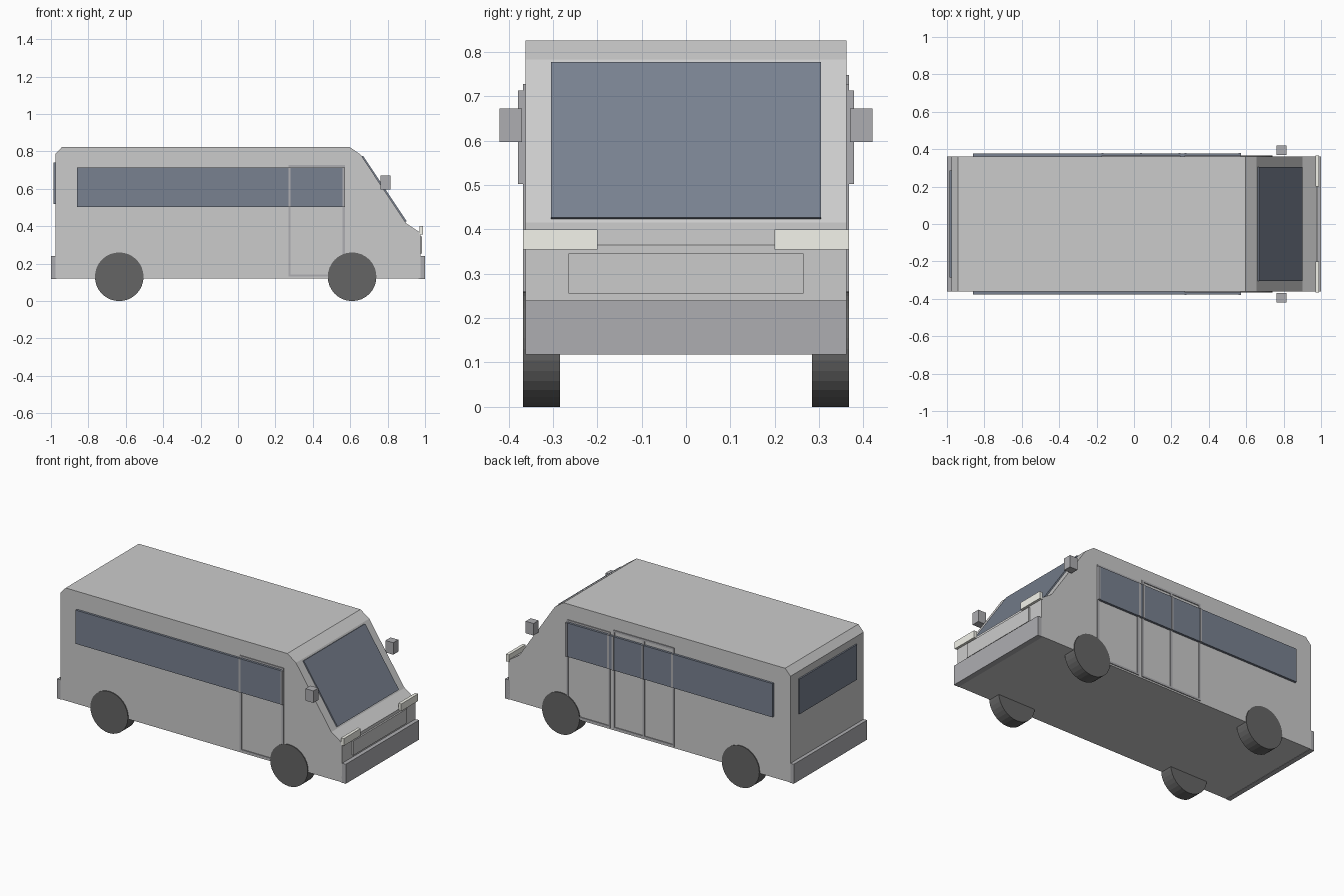
import bpy
from math import pi

if "Cube" in bpy.data.objects:
    bpy.data.objects.remove(bpy.data.objects["Cube"])


def material(name, rgb):
    m = bpy.data.materials.new(name)
    m.diffuse_color = (*rgb, 1)
    m.use_nodes = True
    m.node_tree.nodes["Principled BSDF"].inputs["Base Color"].default_value = m.diffuse_color
    return m


GLASS = material("glass", (0.19, 0.22, 0.28))
RUBBER = material("rubber", (0.13, 0.13, 0.13))
TRIM = material("trim", (0.42, 0.42, 0.44))
GRILLE = material("grille", (0.6, 0.6, 0.62))
LAMP = material("lamp", (0.9, 0.9, 0.83))


def extrude_profile(name, pts, half_width, mat=None):
    """Prism from an xz outline, spanning -half_width..half_width in y."""
    n = len(pts)
    verts = [(x, y, z) for y in (-half_width, half_width) for x, z in pts]
    faces = [tuple(range(n)), tuple(range(2 * n - 1, n - 1, -1))]
    faces += [(i, i + n, (i + 1) % n + n, (i + 1) % n) for i in range(n)]
    mesh = bpy.data.meshes.new(name)
    mesh.from_pydata(verts, [], faces)
    ob = bpy.data.objects.new(name, mesh)
    bpy.context.collection.objects.link(ob)
    if mat:
        mesh.materials.append(mat)
    return ob


def box(name, xs, ys, zs, mat=None):
    """Box given by its min and max along each axis."""
    spans = (xs, ys, zs)
    bpy.ops.mesh.primitive_cube_add(size=1, location=[(a + b) / 2 for a, b in spans])
    ob = bpy.context.object
    ob.name = name
    ob.scale = [abs(b - a) for a, b in spans]
    bpy.ops.object.transform_apply(location=False, rotation=False, scale=True)
    if mat:
        ob.data.materials.append(mat)
    return ob


def door_frame(name, side, posts, z0, z1):
    """Thin raised door outline; posts step out again where they cross the glass."""
    t = 0.006
    y = (side * 0.355, side * 0.367)
    for z in (z0 + t, z1 - t):
        box(name + "_rail", (posts[0] - t, posts[-1] + t), y, (z - t, z + t), TRIM)
    for x in posts:
        box(name + "_post", (x - t, x + t), y, (z0, z1), TRIM)
        box(name + "_window_post", (x - t, x + t), (side * 0.36, side * 0.379), (0.502, 0.713), TRIM)


# Body shell
extrude_profile("body", [(-0.977, 0.12), (0.975, 0.12), (0.975, 0.365), (0.9, 0.415),
                         (0.655, 0.783), (0.595, 0.825), (-0.94, 0.825), (-0.977, 0.785)], 0.362)

# Windshield laid on the slope, and rear window
extrude_profile("windshield", [(0.885, 0.42), (0.902, 0.427), (0.668, 0.777), (0.652, 0.77)],
                0.304, GLASS)
box("rear_window", (-0.986, -0.97), (-0.285, 0.285), (0.52, 0.74), GLASS)

# Bumpers and grille
box("front_bumper", (0.965, 1.0), (-0.362, 0.362), (0.118, 0.24), TRIM)
box("rear_bumper", (-1.0, -0.97), (-0.362, 0.362), (0.118, 0.24), TRIM)
box("grille", (0.965, 0.985), (-0.265, 0.265), (0.255, 0.345), GRILLE)

# Parts found on both sides
for side in (-1, 1):
    box("side_window", (-0.862, 0.569), (side * 0.355, side * 0.376), (0.502, 0.713), GLASS)
    box("headlight", (0.97, 0.99), (side * 0.2, side * 0.367), (0.355, 0.4), LAMP)
    box("mirror", (0.762, 0.816), (side * 0.37, side * 0.42), (0.597, 0.672), TRIM)
    door_frame("cab_door", side, (0.275, 0.565), 0.13, 0.728)
    for x in (-0.635, 0.61):
        bpy.ops.mesh.primitive_cylinder_add(vertices=32, radius=0.13, depth=0.083,
                                            location=(x, side * 0.326, 0.13),
                                            rotation=(pi / 2, 0, 0))
        wheel = bpy.context.object
        wheel.name = "wheel"
        wheel.data.materials.append(RUBBER)

# Double passenger door on the far side
door_frame("passenger_door", 1, (-0.168, 0.037, 0.243), 0.13, 0.748)
